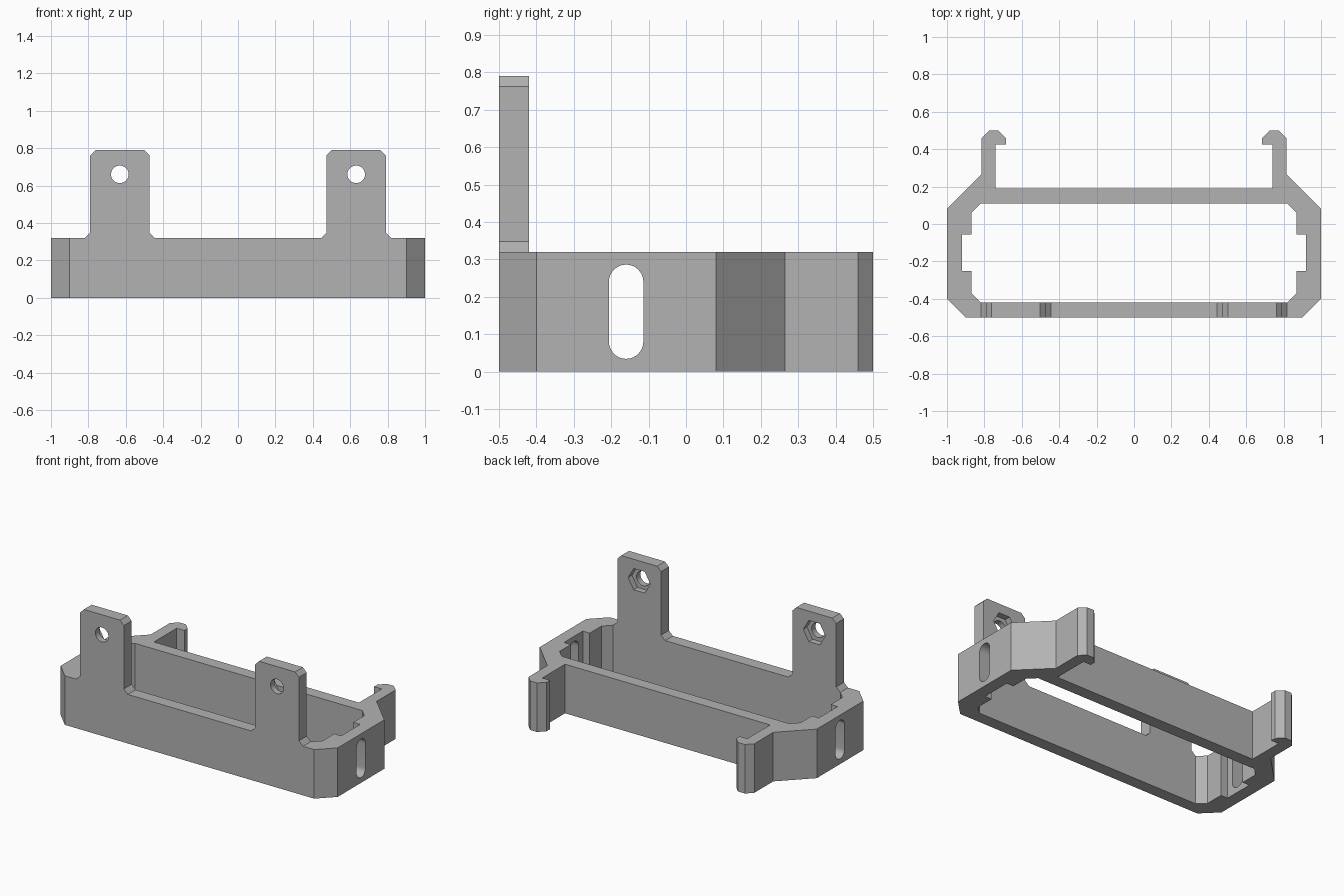
import bpy
import bmesh
from math import cos, sin, pi, radians

old = bpy.data.objects.get("Cube")
if old:
    bpy.data.objects.remove(old, do_unlink=True)

grey = bpy.data.materials.new("plain grey")
grey.use_nodes = True
grey.diffuse_color = (0.45, 0.45, 0.45, 1)
grey.node_tree.nodes["Principled BSDF"].inputs["Base Color"].default_value = grey.diffuse_color

HEIGHT = 0.32          # height of the frame band
FRONT, INNER = -0.5, -0.42   # faces of the front wall
TAB_X, HOLE_Z = 0.632, 0.66


def prism(name, points, axis, start, end):
    """Extrude a 2D outline along an axis; the outline uses the other two axes in order."""
    def place(p, d):
        co = list(p)
        co.insert("xyz".index(axis), d)
        return co
    bm = bmesh.new()
    face = bm.faces.new([bm.verts.new(place(p, start)) for p in points])
    grown = bmesh.ops.extrude_face_region(bm, geom=[face])["geom"]
    shift = place((0, 0), end - start)
    bmesh.ops.translate(bm, vec=shift, verts=[v for v in grown if isinstance(v, bmesh.types.BMVert)])
    bmesh.ops.recalc_face_normals(bm, faces=bm.faces)
    mesh = bpy.data.meshes.new(name)
    bm.to_mesh(mesh)
    bm.free()
    mesh.materials.append(grey)
    obj = bpy.data.objects.new(name, mesh)
    bpy.context.collection.objects.link(obj)
    return obj


def mirrored(half):
    return half + [(-x, y) for x, y in reversed(half)]


def arc(cx, cy, r, n, a0=0, a1=2 * pi, closed=False):
    steps = n if closed else n - 1
    return [(cx + r * cos(a0 + (a1 - a0) * i / steps), cy + r * sin(a0 + (a1 - a0) * i / steps))
            for i in range(n)]


def combine(target, other, operation):
    mod = target.modifiers.new("combine", "BOOLEAN")
    mod.operation, mod.solver, mod.object = operation, "EXACT", other
    other.hide_render = True
    bpy.ops.object.select_all(action="DESELECT")
    bpy.context.view_layer.objects.active = target
    target.select_set(True)
    bpy.ops.object.modifier_apply(modifier=mod.name)
    bpy.data.objects.remove(other, do_unlink=True)


# Frame band with the two rear clip hooks
outline = [(0.9, FRONT), (1, -0.4), (1, 0.08), (0.815, 0.265), (0.815, 0.46), (0.775, 0.5),
           (0.725, 0.5), (0.685, 0.46), (0.685, 0.425), (0.74, 0.425), (0.74, 0.19)]
frame = prism("clip_frame", mirrored(outline), "z", 0, HEIGHT)

# Central opening with side recesses
opening = [(0.82, INNER), (0.87, -0.37), (0.87, -0.25), (0.92, -0.25),
           (0.92, -0.055), (0.87, -0.055), (0.87, 0.06), (0.82, 0.11)]
combine(frame, prism("opening_cutter", mirrored(opening), "z", -0.1, HEIGHT + 0.1), "DIFFERENCE")

# Rounded vertical slots through both side walls
slot = arc(-0.16, 0.24, 0.046, 17, 0, pi) + arc(-0.16, 0.08, 0.046, 17, pi, 2 * pi)
for side in (-1, 1):
    combine(frame, prism("slot_cutter", slot, "x", side * 0.85, side * 1.1), "DIFFERENCE")

# Upright screw tabs with chamfered corners, a round hole and a rear nut pocket
half_tab = [(0.187, HEIGHT), (0.158, 0.348), (0.158, 0.762), (0.13, 0.79)]
for side in (-1, 1):
    cx = side * TAB_X
    tab = prism("screw_tab", [(cx + x, z) for x, z in mirrored(half_tab)], "y", FRONT, INNER)
    hole = arc(cx, HOLE_Z, 0.047, 32, closed=True)
    combine(tab, prism("hole_cutter", hole, "y", FRONT - 0.1, INNER + 0.1), "DIFFERENCE")
    pocket = arc(cx, HOLE_Z, 0.08, 6, closed=True)
    combine(tab, prism("nut_cutter", pocket, "y", INNER - 0.04, INNER + 0.1), "DIFFERENCE")
    combine(frame, tab, "UNION")

bpy.ops.object.select_all(action="DESELECT")
frame.select_set(True)
bpy.context.view_layer.objects.active = frame
bpy.ops.object.shade_smooth_by_angle(angle=radians(30))
